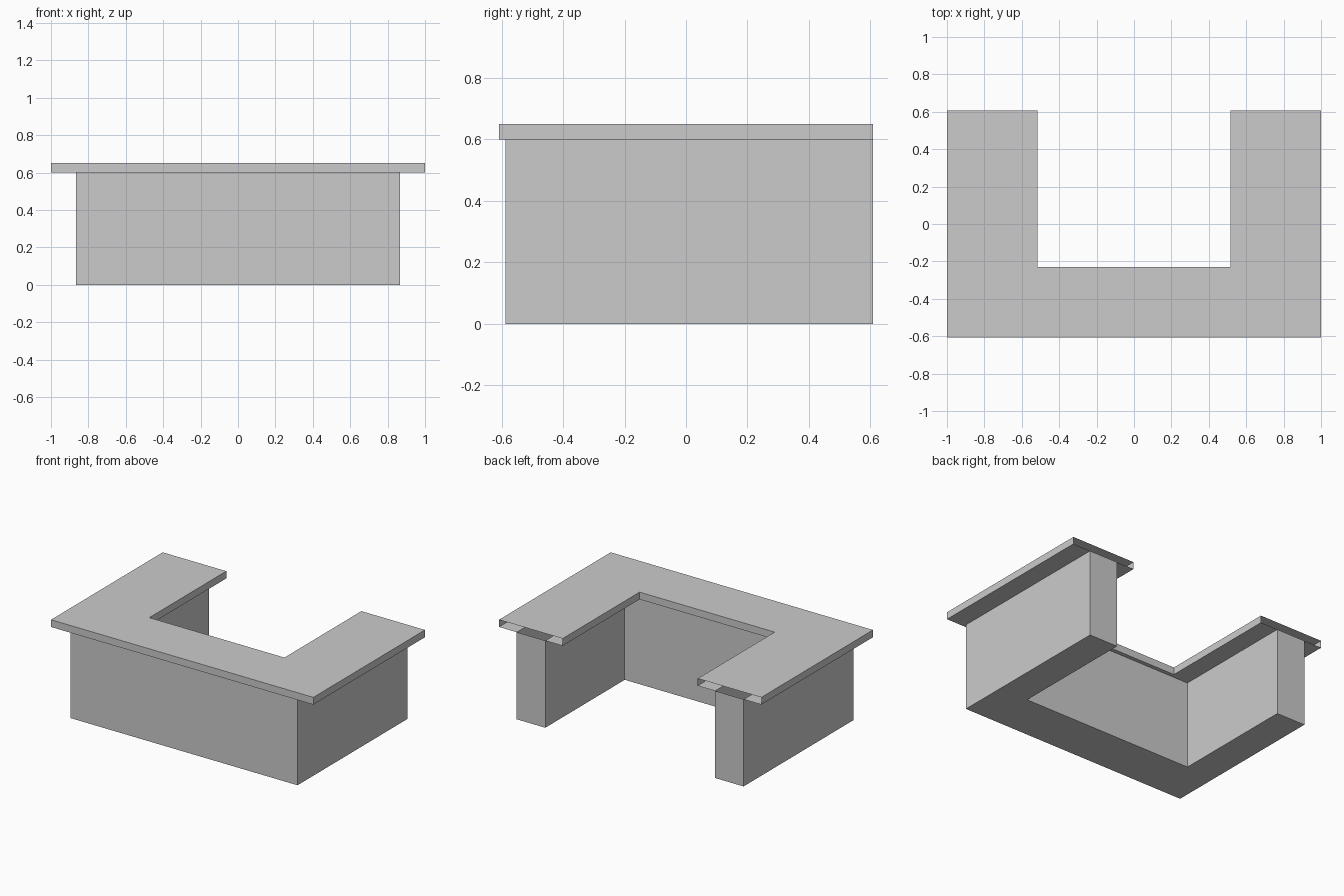
import bpy
import bmesh

default_cube = bpy.data.objects.get("Cube")
if default_cube:
    bpy.data.objects.remove(default_cube, do_unlink=True)

BACK = 0.608
COUNTER_BOTTOM, COUNTER_TOP = 0.6, 0.65

grey = bpy.data.materials.new("plain_grey")
colour = (0.6, 0.6, 0.6, 1)
grey.diffuse_color = colour
grey.use_nodes = True
grey.node_tree.nodes["Principled BSDF"].inputs["Base Color"].default_value = colour


def u_path(x, front):
    """U-shaped plan line, open towards the back."""
    return [(-x, BACK), (-x, front), (x, front), (x, BACK)]


def sweep_u(name, section, cap_ends):
    """Join successive U lines, each at its own height, with flat strips."""
    bm = bmesh.new()
    rows = [[bm.verts.new((x, y, z)) for x, y in path] for path, z in section]
    for a, b in zip(rows, rows[1:]):
        for i in range(len(a) - 1):
            bm.faces.new((a[i], b[i], b[i + 1], a[i + 1]))
    if cap_ends:
        bm.faces.new([row[0] for row in reversed(rows)])
        bm.faces.new([row[-1] for row in rows])
    mesh = bpy.data.meshes.new(name)
    bm.to_mesh(mesh)
    bm.free()
    mesh.materials.append(grey)
    obj = bpy.data.objects.new(name, mesh)
    bpy.context.collection.objects.link(obj)
    return obj


# Plan lines of the two parts
counter_outer = u_path(1.0, -BACK)
counter_inner = u_path(0.515, -0.23)
base_outer = u_path(0.865, -0.587)
base_inner = u_path(0.647, -0.257)

# Hollow base, closed at the floor and the two arm ends
sweep_u("desk_base", [
    (base_outer, COUNTER_BOTTOM), (base_outer, 0),
    (base_inner, 0), (base_inner, COUNTER_BOTTOM)], True)

# Hollow countertop, open at the arm ends and over the base
sweep_u("countertop", [
    (base_inner, COUNTER_BOTTOM), (counter_inner, COUNTER_BOTTOM),
    (counter_inner, COUNTER_TOP), (counter_outer, COUNTER_TOP),
    (counter_outer, COUNTER_BOTTOM), (base_outer, COUNTER_BOTTOM)], False)
